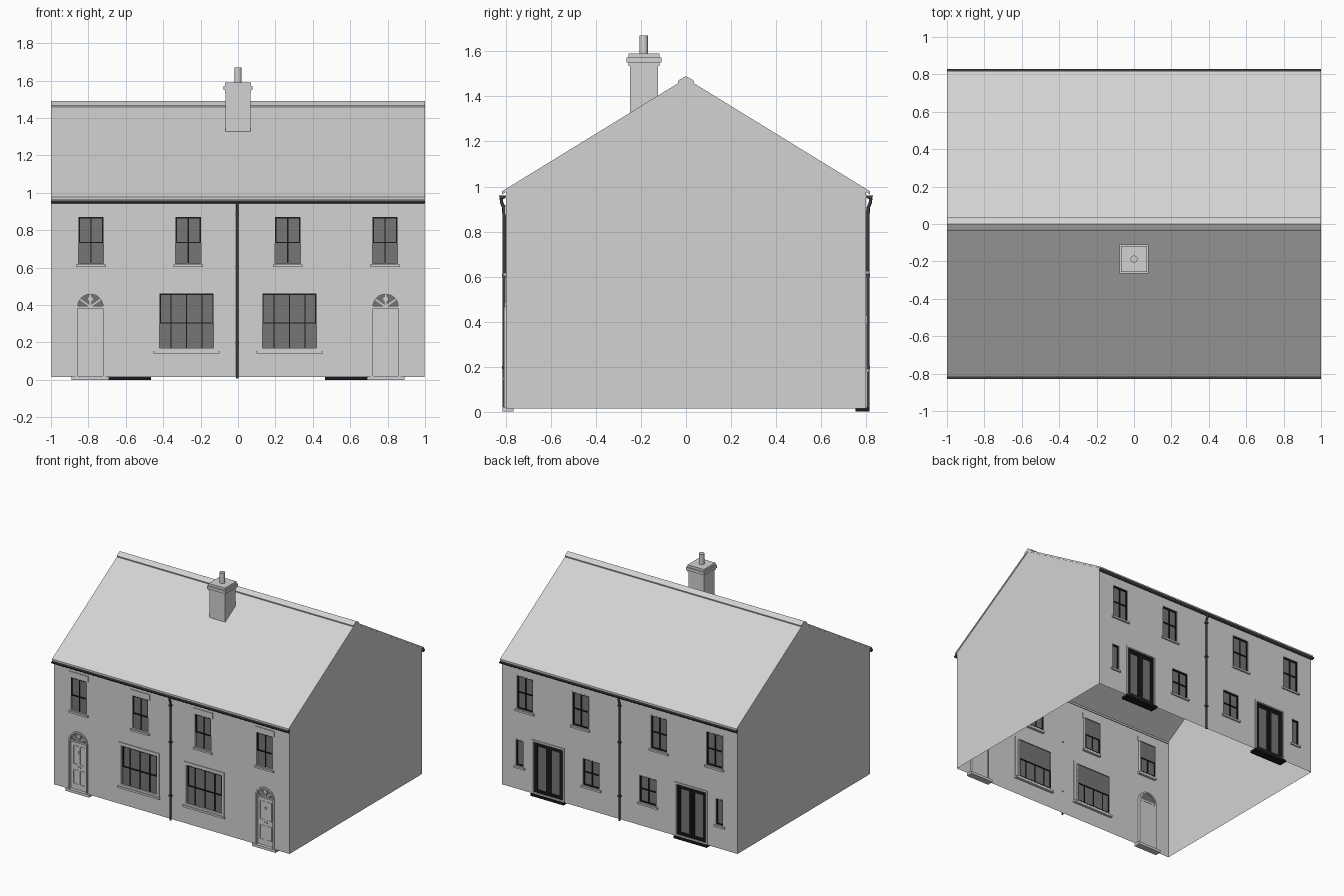
import bpy, bmesh, math
from mathutils import Vector

if "Cube" in bpy.data.objects:
    bpy.data.objects.remove(bpy.data.objects["Cube"])


def material(name, v):
    m = bpy.data.materials.new(name)
    m.diffuse_color = (v, v, v, 1)
    m.use_nodes = True
    m.node_tree.nodes["Principled BSDF"].inputs["Base Color"].default_value = m.diffuse_color
    return m


GREY = material("light grey masonry", 0.65)
GLASS = material("dark grey glass", 0.18)
BLACK = material("black frames", 0.01)
PIPE = material("charcoal gutters", 0.05)

parts = {}


def part(name, mat):
    if name not in parts:
        parts[name] = (bmesh.new(), mat)
    return parts[name][0]


def finish(name, bm, mat, recalc=True):
    if recalc:
        bmesh.ops.recalc_face_normals(bm, faces=bm.faces[:])
    me = bpy.data.meshes.new(name)
    bm.to_mesh(me)
    bm.free()
    me.materials.append(mat)
    ob = bpy.data.objects.new(name, me)
    bpy.context.collection.objects.link(ob)
    return ob


def prism(bm, pts, axis, a, b):
    """Extrude a 2D outline: axis 'x' takes (y, z), axis 'y' takes (x, z)."""
    def co(p, t):
        return (t, p[0], p[1]) if axis == 'x' else (p[0], t, p[1])
    va = [bm.verts.new(co(p, a)) for p in pts]
    vb = [bm.verts.new(co(p, b)) for p in pts]
    bm.faces.new(va)
    bm.faces.new(vb[::-1])
    n = len(pts)
    for i in range(n):
        j = (i + 1) % n
        bm.faces.new((va[i], vb[i], vb[j], va[j]))


def rect(x0, x1, z0, z1):
    return [(x0, z0), (x1, z0), (x1, z1), (x0, z1)]


def box(bm, x0, x1, y0, y1, z0, z1):
    prism(bm, rect(x0, x1, z0, z1), 'y', y0, y1)


def wbox(bm, side, x0, x1, z0, z1, a, b):
    """Box on the front (-1) or back (1) wall, a..b measured outward from it."""
    box(bm, x0, x1, side * (0.8 + a), side * (0.8 + b), z0, z1)


def border(bm, side, x0, x1, z0, z1, t, a, b):
    """Rectangular frame of thickness t inside the given bounds."""
    wbox(bm, side, x0, x0 + t, z0, z1, a, b)
    wbox(bm, side, x1 - t, x1, z0, z1, a, b)
    wbox(bm, side, x0 + t, x1 - t, z0, z0 + t, a, b)
    wbox(bm, side, x0 + t, x1 - t, z1 - t, z1, a, b)


def arch(cx, r, z0, zs, n=16):
    arc = [(cx + r * math.cos(math.pi * i / n), zs + r * math.sin(math.pi * i / n))
           for i in range(n + 1)]
    return [(cx - r, z0), (cx + r, z0)] + arc


holes = {-1: [], 1: []}


def opening(side, x0, x1, z0, z1, pane=True):
    """Hole with reveals and glass."""
    holes[side].append(rect(x0, x1, z0, z1))
    border(part("window_reveals", GREY), side, x0, x1, z0, z1, 0.004, -0.02, 0.001)
    wbox(part("window_glass", GLASS), side, x0, x1, z0, z1, -0.014, -0.012)


def sash(side, x0, x1, z0, z1, zm, bars):
    """Sliding sash: upper frame before the glass, lower frame behind it."""
    opening(side, x0, x1, z0, z1)
    bm = part("window_sashes", BLACK)
    border(bm, side, x0 + .004, x1 - .004, zm - .004, z1 - .004, 0.007, -0.011, -0.004)
    border(bm, side, x0 + .004, x1 - .004, z0 + .004, zm + .004, 0.007, -0.021, -0.015)
    for f in bars:
        x = x0 + (x1 - x0) * f
        wbox(bm, side, x - .003, x + .003, z0 + .004, z1 - .004, -0.011, -0.005)
        wbox(bm, side, x - .003, x + .003, z0 + .004, zm, -0.020, -0.015)


trim = part("window_surrounds", GREY)
for s in (-1, 1):
    # front upper windows with lintels and sills
    for c in (0.786, 0.266):
        c *= s
        sash(-1, c - .071, c + .071, 0.617, 0.874, 0.735, (0.5,))
        wbox(trim, -1, c - .081, c + .081, 0.874, 0.917, -0.005, 0.005)
        wbox(trim, -1, c - .08, c + .08, 0.603, 0.617, -0.02, 0.012)

    # front ground-floor windows
    c = 0.275 * s
    sash(-1, c - .149, c + .149, 0.155, 0.465, 0.305, (0.22, 0.5, 0.78))
    border(trim, -1, c - .172, c + .172, 0.148, 0.488, 0.023, -0.005, 0.006)
    wbox(trim, -1, c - .177, c + .177, 0.14, 0.155, -0.02, 0.013)

    # back windows: two upper, kitchen, small
    for c, w, z0, z1, cross in ((0.8, .071, .625, .885, 1), (0.333, .071, .625, .885, 1),
                                (0.24, .075, .19, .40, 1), (0.845, .034, .19, .395, 0)):
        c *= s
        opening(1, c - w, c + w, z0, z1)
        bm = part("window_sashes", BLACK)
        border(bm, 1, c - w + .004, c + w - .004, z0 + .004, z1 - .004, .008, -0.02, -0.005)
        if cross:
            zm = (z0 + z1) / 2
            wbox(bm, 1, c - .004, c + .004, z0, z1, -0.02, -0.005)
            wbox(bm, 1, c - w, c + w, zm - .004, zm + .004, -0.02, -0.005)
        wbox(trim, 1, c - w - .009, c + w + .009, z0 - .014, z0, -0.02, 0.012)

    # back patio doors with black frames and sill
    c = 0.605 * s
    opening(1, c - .125, c + .125, 0.02, 0.415)
    bm = part("patio_doors", BLACK)
    border(bm, 1, c - .121, c + .121, 0.022, 0.411, 0.012, -0.022, -0.002)
    for d in (-1, 1):
        e = c + d * .0575
        border(bm, 1, e - .0565, e + .0565, 0.03, 0.402, 0.02, -0.02, -0.005)
    border(trim, 1, c - .138, c + .138, 0.016, 0.428, 0.013, -0.005, 0.006)
    box(part("patio_sills", BLACK), c - .14, c + .14, 0.752, 0.815, 0, 0.018)

    # arched front doors
    c = 0.789 * s
    holes[-1].append(arch(c, .07, 0.02, 0.39))
    outer, inner = arch(c, .08, 0.016, 0.39), arch(c, .068, 0.016, 0.39)
    ring = outer[1:] + outer[:1] + inner[:1] + inner[1:][::-1]
    prism(part("door_surrounds", GREY), ring, 'y', -0.78, -0.808)
    door = part("front_doors", GREY)
    wbox(door, -1, c - .068, c + .068, 0.02, 0.385, -0.018, -0.010)
    for d in (-1, 1):
        for z0, z1 in ((0.06, 0.17), (0.21, 0.355)):
            e = c + d * .028
            border(door, -1, e - .022, e + .022, z0, z1, 0.004, -0.010, -0.007)
    wbox(door, -1, c - .068, c + .068, 0.382, 0.394, -0.02, 0.0)
    wbox(door, -1, c - .014, c + .014, 0.188, 0.198, -0.010, -0.005)
    wbox(door, -1, c - .006, c + .006, 0.30, 0.315, -0.010, -0.002)
    # fanlight
    prism(part("fanlight_glass", GLASS), arch(c, .068, 0.388, 0.39), 'y', -0.787, -0.789)
    fan = part("fanlight_bars", GREY)
    for deg in (35, 90, 145):
        u = Vector((math.cos(math.radians(deg)), math.sin(math.radians(deg))))
        n = Vector((-u.y, u.x)) * 0.004
        o = Vector((c, 0.392))
        prism(fan, [o + n, o - n, o + u * .066 - n, o + u * .066 + n], 'y', -0.789, -0.795)
    prism(fan, [(c + .013 * math.cos(k * math.pi / 6), .432 + .013 * math.sin(k * math.pi / 6))
                for k in range(12)], 'y', -0.789, -0.796)
    box(part("door_steps", GREY), c - .1, c + .1, -0.815, -0.765, 0, 0.02)

# front and back walls: thin sheets with openings
for side, name in ((-1, "front_wall"), (1, "back_wall")):
    bm = bmesh.new()
    for loop in [rect(-.996, .996, 0.015, 0.972)] + holes[side]:
        vs = [bm.verts.new((x, side * 0.8, z)) for x, z in loop
              ]
        for i in range(len(vs)):
            if (vs[i].co - vs[i - 1].co).length > 1e-6:
                bm.edges.new((vs[i - 1], vs[i]))
    bmesh.ops.remove_doubles(bm, verts=bm.verts[:], dist=1e-5)
    bmesh.ops.triangle_fill(bm, use_beauty=True, edges=bm.edges[:], normal=(0, side, 0))
    bm.normal_update()
    bmesh.ops.reverse_faces(bm, faces=[f for f in bm.faces if f.normal.y * side < 0])
    finish(name, bm, GREY, recalc=False)

# gable walls
bm = bmesh.new()
for s in (-1, 1):
    pts = [(-.8, .015), (.8, .015), (.8, .975), (0, 1.468), (-.8, .975)]
    bm.faces.new([bm.verts.new((s * .996, y, z)) for y, z in pts[::s]])
finish("gable_walls", bm, GREY, recalc=False)

# roof slopes and ridge tiles
prism(part("roof", GREY), [(-.818, .978), (0, 1.48), (.818, .978), (.818, .964),
                           (0, 1.466), (-.818, .964)], 'x', -1, 1)
prism(part("ridge_tiles", GREY), [(-.036, 1.468), (-.03, 1.473), (0, 1.49), (.03, 1.473),
                                  (.036, 1.468), (.034, 1.457), (0, 1.478), (-.034, 1.457)],
      'x', -1, 1)

# gutters, downpipes and brackets
for s in (-1, 1):
    half = [(s * .814 + .016 * math.cos(math.pi * k / 8), .96 - .016 * math.sin(math.pi * k / 8))
            for k in range(9)]
    prism(part("gutters", PIPE), half, 'x', -1, 1)
    cu = bpy.data.curves.new("downpipe", 'CURVE')
    cu.dimensions = '3D'
    cu.bevel_depth = 0.0075
    cu.bevel_resolution = 2
    cu.use_fill_caps = True
    path = [(.82, .95), (.819, .93), (.809, .905), (.808, .88), (.808, .008)]
    sp = cu.splines.new('POLY')
    sp.points.add(len(path) - 1)
    for p, (y, z) in zip(sp.points, path):
        p.co = (-0.004, s * y, z, 1)
    cu.materials.append(PIPE)
    ob = bpy.data.objects.new("front_downpipe" if s < 0 else "back_downpipe", cu)
    bpy.context.collection.objects.link(ob)
    for z in (0.19, 0.6, 0.88):
        wbox(part("pipe_brackets", PIPE), s, -.014, .006, z, z + .012, 0, 0.017)

# chimney stack, corbelled courses and pot
st = part("chimney_stack", GREY)
prism(st, [(-.249, 1.318), (-.124, 1.395), (-.124, 1.59), (-.249, 1.59)], 'x', -.066, .066)
for h, z0, z1 in ((.069, 1.535, 1.55), (.077, 1.55, 1.572), (.069, 1.572, 1.59)):
    box(part("chimney_courses", GREY), -h, h, -.1865 - h, -.1865 + h, z0, z1)
bm = bmesh.new()
bmesh.ops.create_cone(bm, cap_ends=True, segments=20, radius1=.019, radius2=.019, depth=.085)
bmesh.ops.translate(bm, verts=bm.verts[:], vec=(0, -.188, 1.6275))
pot = finish("chimney_pot", bm, GREY)

for name, (bm, mat) in parts.items():
    finish(name, bm, mat)

bpy.context.view_layer.objects.active = pot
pot.select_set(True)
bpy.ops.object.shade_smooth_by_angle()
